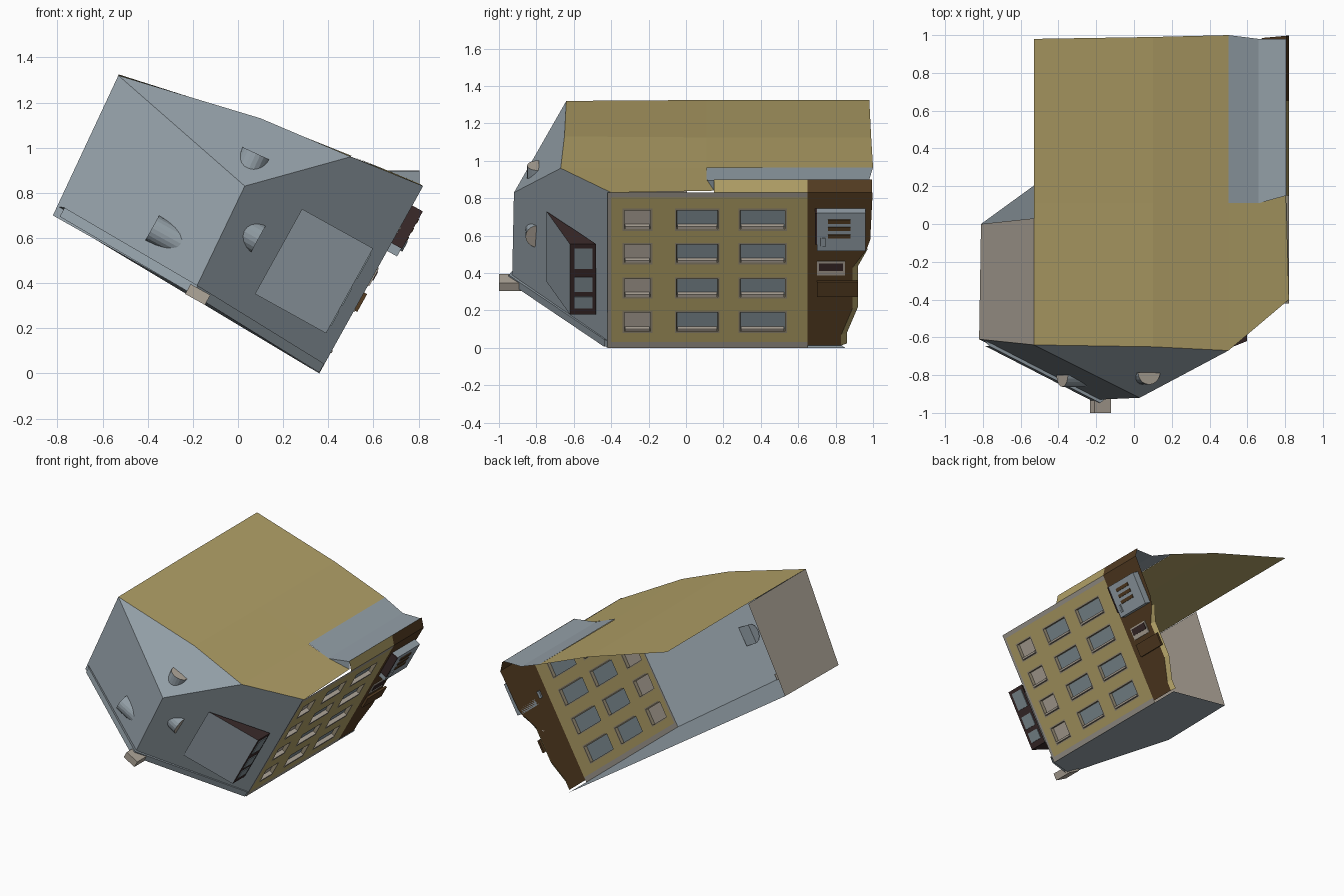
import bpy, bmesh, math
from mathutils import Vector as V

if "Cube" in bpy.data.objects:
    bpy.data.objects.remove(bpy.data.objects["Cube"])

# ---- materials (sRGB bytes converted to linear) ----
def mat(name, rgb):
    m = bpy.data.materials.new(name)
    lin = [((c / 255 + 0.055) / 1.055) ** 2.4 for c in rgb]
    m.diffuse_color = (*lin, 1)
    m.use_nodes = True
    m.node_tree.nodes["Principled BSDF"].inputs["Base Color"].default_value = m.diffuse_color
    return m

YELLOW = mat("ochre", (176, 159, 102))
SLATE = mat("slate", (148, 160, 168))
GLASS = mat("window_glass", (128, 142, 148))
BROWN = mat("brown", (84, 60, 34))
DARK = mat("dark_red_brown", (58, 42, 42))
BEIGE = mat("beige", (176, 167, 154))
TAN = mat("frame_tan", (152, 141, 118))
STONE = mat("grey_band", (158, 152, 142))

# ---- helpers ----
EU, EV = V((0.875, 0, -0.485)), V((0.485, 0, 0.875))   # tilted building axes

def fac(u, y, v):
    """Point in the tilted frame: u out of the window wall, v up along it."""
    return V((0.36, y, 0)) + EU * u + EV * v

def mesh(name, verts, faces, mats, idx=None):
    me = bpy.data.meshes.new(name)
    me.from_pydata([tuple(p) for p in verts], [], faces)
    for m in mats:
        me.materials.append(m)
    if idx:
        for p, i in zip(me.polygons, idx):
            p.material_index = i
    ob = bpy.data.objects.new(name, me)
    bpy.context.collection.objects.link(ob)
    return ob

def sheet(name, pts, m):
    return mesh(name, pts, [tuple(range(len(pts)))], [m])

def fbox(name, m, u, y, v):
    pts = [fac(a, b, c) for a in u for b in y for c in v]
    return mesh(name, pts, [(0, 1, 3, 2), (4, 6, 7, 5), (0, 4, 5, 1),
                            (2, 3, 7, 6), (0, 2, 6, 4), (1, 5, 7, 3)], [m])

def half_barrel(name, cap, axis, r, length, n=10):
    a = V(axis).normalized()
    side = a.cross(V((0, 1, 0)))
    arc = [side * (r * math.cos(math.pi * i / n)) - V((0, r * math.sin(math.pi * i / n), 0))
           for i in range(n + 1)]
    top = [V(cap) + p for p in arc]
    low = [p - a * length for p in top]
    k = n + 1
    faces = [tuple(range(k)), tuple(range(2 * k - 1, k - 1, -1))]
    faces += [(i, k + i, k + (i + 1) % k, (i + 1) % k) for i in range(k)]
    return mesh(name, top + low, faces, [SLATE, BEIGE], [1] + [0] * (k + 1))

# ---- shell: slate walls, underside, left wall ----
A, B, C = V((-0.82, -0.61, 0.70)), V((-0.2, -0.93, 0.35)), V((0.36, -0.42, 0.0))
D, E, F = V((0.03, -0.92, 0.83)), V((0.50, -0.67, 0.96)), V((0.82, -0.40, 0.83))
G, T = V((-0.53, -0.64, 1.32)), V((0.10, -0.65, 1.13))
H, I, J = V((-0.53, 0.03, 1.32)), V((-0.81, 0.0, 0.70)), V((0.36, 0.85, 0.0))
sheet("front_left_wall", [A, B, D, G], SLATE)
sheet("front_right_wall", [B, C, F, E, D], SLATE)
sheet("front_slope", [D, E, T, G], SLATE)
sheet("left_wall", [A, G, H, I], BEIGE)
sheet("underside", [A, I, J, C, B], SLATE)

# ---- roof sheet with cut corner, and raised roof piece ----
mesh("roof", [G, T, E, F, (0.805, 0.15, 0.84), (0.66, 0.11, 0.9), (0.5, 0.11, 0.96),
              (0.5, 1.0, 0.965), (-0.53, 0.98, 1.325), (0.1, 0.11, 1.125), (0.1, 0.99, 1.125),
              (-0.53, 0.11, 1.325)],
     [(0, 1, 9, 11), (1, 2, 6, 9), (2, 3, 4, 5, 6), (11, 9, 10, 8), (9, 6, 7, 10)], [YELLOW])
mesh("raised_roof", [(0.5, 0.11, 0.965), (0.66, 0.11, 0.897), (0.805, 0.15, 0.897), (0.805, 0.98, 0.9),
                     (0.66, 0.98, 0.9), (0.5, 1.0, 0.965), (0.805, 0.15, 0.84), (0.66, 0.11, 0.885)],
     [(0, 1, 4, 5), (1, 2, 3, 4), (1, 7, 6, 2)], [SLATE])
for name, m, y0, y1 in (("raised_wall", YELLOW, 0.15, 0.65), ("raised_brown_wall", BROWN, 0.65, 0.995)):
    sheet(name, [(0.82, y0, 0.83), (0.82, y1, 0.83), (0.805, y1, 0.9), (0.805, y0, 0.9)], m)

# ---- window wall: grid whose window cells are inset and recessed ----
ys = [-0.42, -0.40, -0.34, -0.18, -0.06, 0.18, 0.28, 0.54, 0.65]
vs = [0, 0.035, 0.09, 0.225, 0.30, 0.43, 0.51, 0.64, 0.715, 0.85, 0.92, 0.95]
ob = mesh("window_wall", [], [], [YELLOW, STONE, TAN, GLASS, BEIGE])
bm = bmesh.new()
grid = [[bm.verts.new(fac(0, y, v)) for y in ys] for v in vs]
wins, kinds = [], []
for r in range(len(vs) - 1):
    for c in range(len(ys) - 1):
        f = bm.faces.new((grid[r][c], grid[r][c + 1], grid[r + 1][c + 1], grid[r + 1][c]))
        if c in (2, 4, 6) and r in (2, 4, 6, 8):
            wins.append(f)
            kinds.append(4 if c == 2 else 3)
        elif c == 0 or r in (0, len(vs) - 2):
            f.material_index = 1
bm.normal_update()
for th, dp in ((0.014, 0), (0.001, -0.025)):
    ring = bmesh.ops.inset_individual(bm, faces=wins, thickness=th, depth=dp)["faces"]
    for f in ring:
        f.material_index = 2
for f, k in zip(wins, kinds):
    f.material_index = k
bm.to_mesh(ob.data)
bm.free()
for c in (2, 4, 6):
    for r in (2, 4, 6, 8):
        fbox("window_sill", BEIGE, (-0.024, 0.004), (ys[c] + 0.015, ys[c + 1] - 0.015),
             (vs[r] + 0.014, vs[r] + 0.027))

# ---- brown end wall with stepped ochre edge ----
edge = [(0.86, 0.015), (0.86, 0.08), (0.92, 0.24), (0.92, 0.49), (0.975, 0.60), (0.985, 0.66), (0.998, 0.95)]
inner = [(y - (0.03 if v < 0.55 else 0.01 if v < 0.63 else 0), v) for y, v in edge]
sheet("brown_wall", [fac(0, 0.65, 0.015)] + [fac(0, y, v) for y, v in inner] + [fac(0, 0.65, 0.95)], BROWN)
n = len(edge)
mesh("wall_edge", [fac(0, y, v) for y, v in inner] + [fac(-0.02, y, v) for y, v in edge],
     [(i, n + i, n + i + 1, i + 1) for i in range(4)], [YELLOW])

# bay, small window and panel on the brown wall
fbox("bay", SLATE, (0, 0.05), (0.70, 0.96), (0.62, 0.85))
fbox("bay_frame", DARK, (0, 0.053), (0.69, 0.70), (0.66, 0.85))
for v in (0.71, 0.755, 0.80):
    fbox("bay_bar", BROWN, (0.05, 0.056), (0.76, 0.88), (v - 0.011, v + 0.011))
fbox("small_window_frame", BEIGE, (0, 0.006), (0.70, 0.85), (0.445, 0.53))
fbox("small_window", DARK, (0.006, 0.010), (0.71, 0.84), (0.475, 0.52))
fbox("wall_panel", BROWN, (0, 0.015), (0.70, 0.92), (0.32, 0.41))

# ---- wedge bay on the front right wall ----
w = [fac(u, y, v) for v in (0.17, 0.60) for u, y in ((-0.42, -0.745), (-0.06, -0.62), (-0.06, -0.48))]
mesh("wedge_bay", w, [(0, 1, 4, 3), (1, 2, 5, 4), (3, 4, 5), (2, 1, 0)], [SLATE, DARK], [0, 1, 1, 1])
for v0, v1 in ((0.21, 0.28), (0.31, 0.40), (0.45, 0.575)):
    fbox("wedge_window", GLASS, (-0.062, -0.055), (-0.595, -0.50), (v0, v1))

# ---- base moulding along the front walls ----
out = [A + V((0.03, -0.035, -0.005)), B + V((0, -0.018, 0)), C + V((0.0, -0.015, 0.004))]
pts = out + [p + EV * 0.045 for p in out] + [p + EV * 0.045 for p in (A, B, C)]
mesh("base_moulding", pts, [(0, 1, 4, 3), (1, 2, 5, 4), (3, 4, 7, 6), (4, 5, 8, 7)], [SLATE])

# ---- corner block and half-barrel fittings ----
fbox("corner_block", BEIGE, (-0.69, -0.59), (-1.0, -0.86), (0.02, 0.07))
half_barrel("barrel_upper", (0.08, -0.785, 0.975), (0.42, 0, 0.9), 0.065, 0.10)
half_barrel("barrel_right", (0.09, -0.79, 0.595), EU, 0.068, 0.09)
half_barrel("barrel_left", (-0.38, -0.80, 0.645), -EU, 0.062, 0.19)
half_barrel("bay_barrel", fac(0.02, 0.745, 0.65), -EV, 0.04, 0.05)
